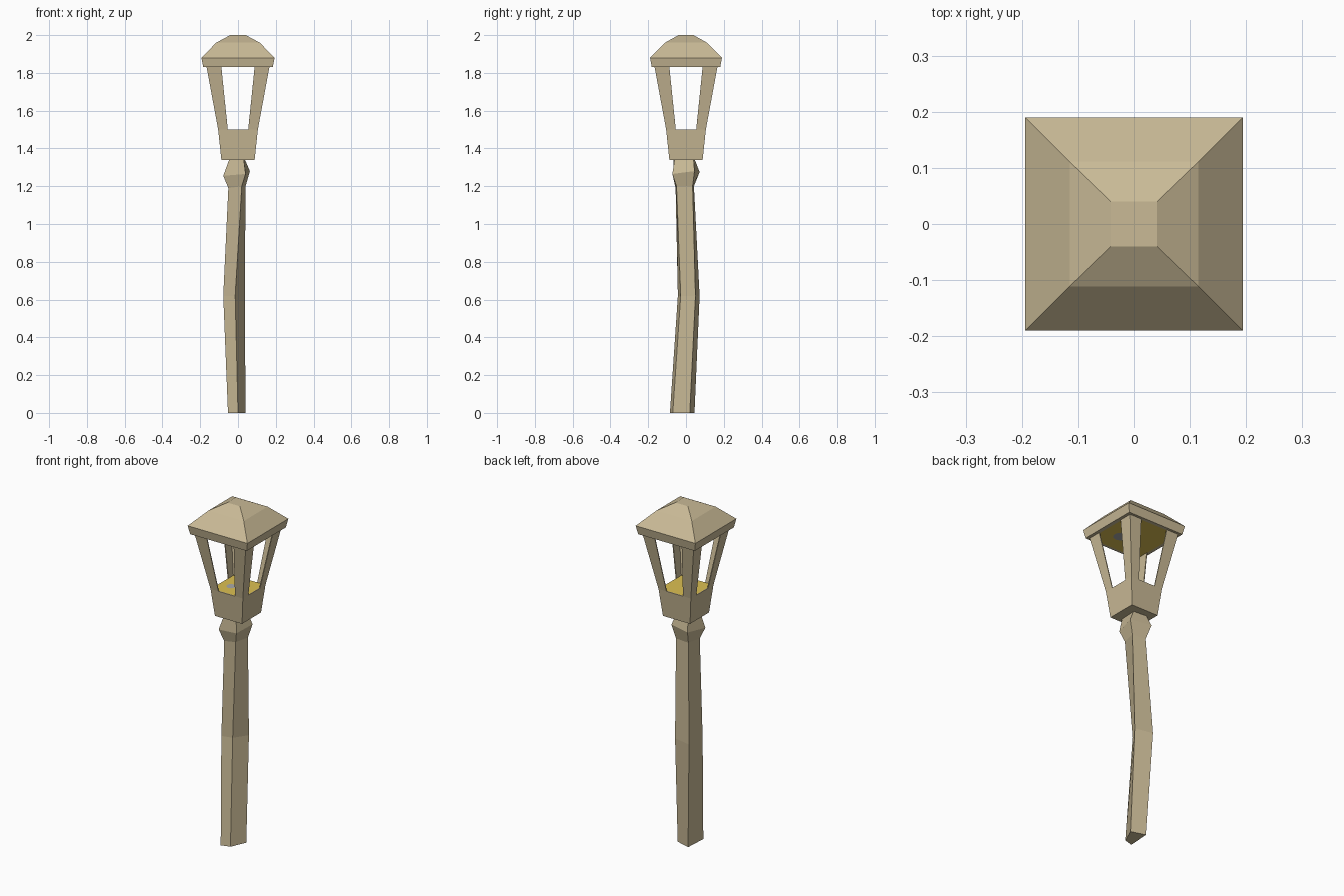
import bpy
import bmesh
import math

if "Cube" in bpy.data.objects:
    bpy.data.objects.remove(bpy.data.objects["Cube"])


def material(name, rgb):
    m = bpy.data.materials.new(name)
    m.diffuse_color = (*rgb, 1.0)
    m.use_nodes = True
    m.node_tree.nodes["Principled BSDF"].inputs["Base Color"].default_value = m.diffuse_color
    return m


BEIGE = material("weathered_beige", (0.585, 0.49, 0.305))
GOLD = material("lamp_gold", (0.72, 0.53, 0.085))
GREY = material("bulb_grey", (0.40, 0.40, 0.40))


def finish(name, bm, mat):
    mesh = bpy.data.meshes.new(name)
    bm.to_mesh(mesh)
    bm.free()
    mesh.materials.append(mat)
    ob = bpy.data.objects.new(name, mesh)
    bpy.context.collection.objects.link(ob)
    return ob


def square(r, z, ry=None):
    q = r if ry is None else ry
    return [(-r, -q, z), (r, -q, z), (r, q, z), (-r, q, z)]


def loft(name, rings, mat):
    """Closed solid through a stack of four-cornered rings, bottom to top."""
    bm = bmesh.new()
    loops = [[bm.verts.new(p) for p in ring] for ring in rings]
    for a, b in zip(loops, loops[1:]):
        for i in range(4):
            j = (i + 1) % 4
            bm.faces.new((a[i], a[j], b[j], b[i]))
    bm.faces.new(loops[0][::-1])
    bm.faces.new(loops[-1])
    bmesh.ops.recalc_face_normals(bm, faces=bm.faces)
    return finish(name, bm, mat)


def plate(name, points, mat, flip=False):
    """Single flat face."""
    bm = bmesh.new()
    verts = [bm.verts.new(p) for p in points]
    bm.faces.new(verts[::-1] if flip else verts)
    return finish(name, bm, mat)


def disc(cx, cy, r, z, n=12):
    return [(cx + r * math.cos(math.tau * i / n), cy + r * math.sin(math.tau * i / n), z)
            for i in range(n)]


# Crooked four-sided post with a flared collar
neck = [(-0.051, -0.055, 1.19), (0.02, -0.05, 1.20), (0.04, 0.035, 1.20), (-0.045, 0.042, 1.20)]
loft("post", [
    [(-0.053, -0.085, 0), (0.0, -0.07, 0), (0.04, 0.02, 0), (-0.045, 0.045, 0)],
    [(-0.078, -0.043, 0.62), (-0.015, -0.028, 0.62), (0.036, 0.05, 0.62), (-0.07, 0.072, 0.62)],
    neck,
], BEIGE)
loft("collar", [
    neck,
    [(-0.078, -0.068, 1.255), (0.04, -0.072, 1.265), (0.063, 0.045, 1.28), (-0.06, 0.072, 1.275)],
    [(-0.045, -0.065, 1.345), (0.03, -0.06, 1.345), (0.035, 0.04, 1.345), (-0.045, 0.045, 1.345)],
], BEIGE)

# Lantern base and roof
loft("lantern_base", [square(0.088, 1.34), square(0.105, 1.50)], BEIGE)
loft("roof", [square(0.184, 1.83, 0.181), square(0.194, 1.88, 0.19),
              square(0.115, 1.96, 0.111), square(0.041, 2.0, 0.04)], BEIGE)

# Folded corner bars that lean outward, one per corner
for sx, sy, label in ((-1, -1, "front_left"), (1, -1, "front_right"),
                      (1, 1, "back_right"), (-1, 1, "back_left")):
    bm = bmesh.new()
    cols = []
    for outer, inner, z in ((0.105, 0.054, 1.50), (0.166, 0.088, 1.83)):
        pts = ((inner, outer), (outer, outer), (outer, inner))
        cols.append([bm.verts.new((sx * x, sy * y, z)) for x, y in pts])
    for i in range(2):
        f = bm.faces.new((cols[0][i], cols[0][i + 1], cols[1][i + 1], cols[1][i]))
        f.normal_update()
        c = f.calc_center_median()
        if f.normal.x * c.x + f.normal.y * c.y < 0:
            f.normal_flip()
    bar = finish("corner_bar_" + label, bm, BEIGE)
    mod = bar.modifiers.new("thickness", "SOLIDIFY")
    mod.thickness = 0.005
    mod.offset = -1

# Gold lamp floor and ceiling, each with a small round grey spot
plate("lamp_floor", square(0.102, 1.502), GOLD)
plate("lamp_ceiling", square(0.163, 1.828), GOLD, flip=True)
plate("floor_spot", disc(-0.03, -0.02, 0.027, 1.504), GREY)
plate("ceiling_spot", disc(0.055, -0.04, 0.042, 1.826), GREY, flip=True)
